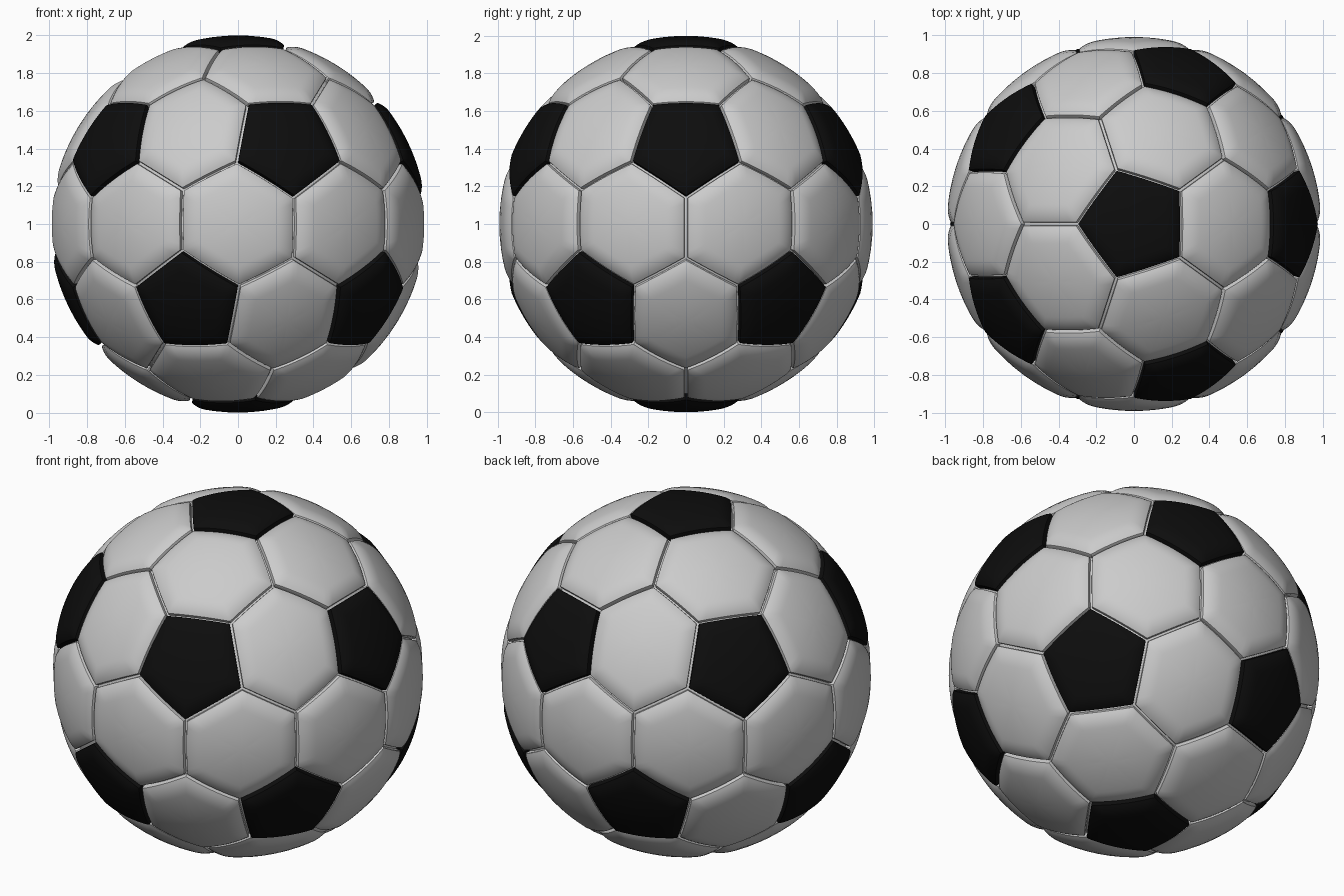
import bpy, bmesh, math
from itertools import combinations
from mathutils import Vector

if "Cube" in bpy.data.objects:
    bpy.data.objects.remove(bpy.data.objects["Cube"])

CENTRE = Vector((0, 0, 1))
PENT_ANGLE = math.radians(18.2)   # pentagon corner, measured from its axis
SEG = 10                          # divisions along each panel edge
FLOOR = 0.945                     # radius of the seam bottom

# pentagon axes: the twelve corners of an icosahedron, two of them at the poles
axes = [Vector((0, 0, 1)), Vector((0, 0, -1))]
for z, turn in ((1, 0), (-1, 36)):
    for k in range(5):
        a = math.radians(turn + 72 * k)
        axes.append(Vector((2 * math.cos(a), 2 * math.sin(a), z)) / math.sqrt(5))


def near(p, q):
    return 0.3 < p.dot(q) < 0.6


def toward(p, q, angle):
    side = (q - p * p.dot(q)).normalized()
    return p * math.cos(angle) + side * math.sin(angle)


def sort_round(c, pts):
    u = c.orthogonal().normalized()
    v = c.cross(u)
    return sorted(pts, key=lambda p: math.atan2(p.dot(v), p.dot(u)))


def material(name, rgb):
    m = bpy.data.materials.new(name)
    m.diffuse_color = (*rgb, 1)
    m.use_nodes = True
    m.node_tree.nodes["Principled BSDF"].inputs["Base Color"].default_value = m.diffuse_color
    return m


def rings(bm, c, corners, profile):
    """Concentric rings of a panel; profile is a list of (inset share, radius)."""
    flat = [p / p.dot(c) for p in corners]
    outline = [a.lerp(b, i / SEG) for a, b in zip(flat, flat[1:] + flat[:1])
               for i in range(SEG)]
    n, prev = len(outline), None
    for t, r in profile:
        if t == 0:
            prev = [bm.verts.new(CENTRE + c * r)]
            continue
        ring = [bm.verts.new(CENTRE + c.lerp(p, t).normalized() * r) for p in outline]
        if prev:
            for i in range(n):
                j = (i + 1) % n
                if len(prev) == 1:
                    bm.faces.new((prev[0], ring[i], ring[j]))
                else:
                    bm.faces.new((prev[i], ring[i], ring[j], prev[j]))
        prev = ring


def finish(bm, name, mat=None):
    bmesh.ops.remove_doubles(bm, verts=bm.verts, dist=0.0002)
    me = bpy.data.meshes.new(name)
    bm.to_mesh(me)
    bm.free()
    ob = bpy.data.objects.new(name, me)
    bpy.context.collection.objects.link(ob)
    if mat:
        me.materials.append(mat)
    bpy.ops.object.select_all(action='DESELECT')
    ob.select_set(True)
    bpy.context.view_layer.objects.active = ob
    bpy.ops.object.shade_smooth_by_angle(angle=math.radians(40))


def profile(top, gap):
    """Domed panel: spherical middle, rolled-off rim, short wall into the seam."""
    edge = 1 - gap
    pts = [(t, top) for t in (0, 0.2, 0.4, 0.55, 0.65)]
    for k in range(1, 8):
        s = k / 7
        pts.append((0.65 + (edge - 0.65) * s, top - 0.02 * s ** 2.2))
    return pts + [(edge + 0.008, top - 0.026), (edge + 0.009, FLOOR)]


# sort out the corners of every panel
pents, hexes = [], []
for a in axes:
    ring = [b for b in axes if near(a, b)]
    tri = [(a + b + c).normalized() for b, c in combinations(ring, 2) if near(b, c)]
    pents.append((a, sort_round(a, [toward(a, d, PENT_ANGLE) for d in tri])))
for a, b in combinations(axes, 2):
    if near(a, b):
        mid = (a + b).normalized()
        pts = []
        for c in axes:
            if near(a, c) and near(b, c):
                d = (a + b + c).normalized()
                pts += [d, toward(a, d, PENT_ANGLE), toward(b, d, PENT_ANGLE)]
        hexes.append((mid, sort_round(mid, pts)))

# black five-sided and grey six-sided panels, with the seam floor between them
GAP5, GAP6 = 0.036, 0.034
black, grey, seam = bmesh.new(), bmesh.new(), bmesh.new()
for c, pts in pents:
    rings(black, c, pts, profile(1.0, GAP5))
    rings(seam, c, pts, [(1 - GAP5 + 0.009, FLOOR), (1, FLOOR)])
for c, pts in hexes:
    rings(grey, c, pts, profile(0.992, GAP6))
    rings(seam, c, pts, [(1 - GAP6 + 0.009, FLOOR), (1, FLOOR)])
finish(black, "pentagon_panels", material("black", (0.004, 0.004, 0.004)))
finish(grey, "hexagon_panels")
finish(seam, "seams")
